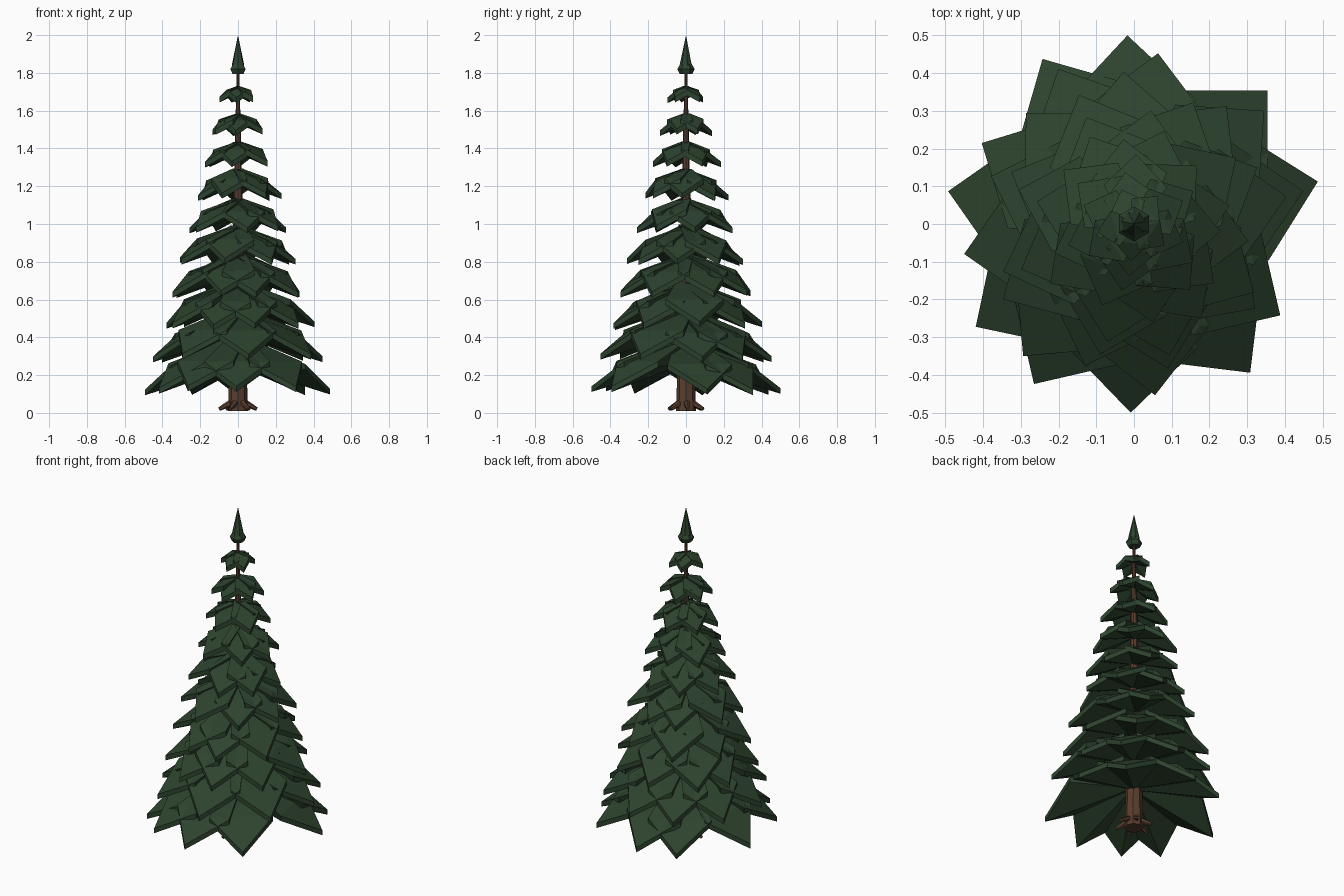
import bpy, bmesh, math, random
from mathutils import Matrix, Vector

random.seed(4)
cube = bpy.data.objects.get("Cube")
if cube:
    bpy.data.objects.remove(cube, do_unlink=True)


def material(name, colour):
    m = bpy.data.materials.new(name)
    m.use_nodes = True
    m.diffuse_color = colour
    m.node_tree.nodes["Principled BSDF"].inputs["Base Color"].default_value = colour
    return m


green = material("pine green", (0.026, 0.056, 0.027, 1))
brown = material("bark brown", (0.098, 0.048, 0.027, 1))


def finish(bm, name, mat):
    bmesh.ops.recalc_face_normals(bm, faces=bm.faces)
    mesh = bpy.data.meshes.new(name)
    bm.to_mesh(mesh)
    bm.free()
    mesh.materials.append(mat)
    obj = bpy.data.objects.new(name, mesh)
    bpy.context.collection.objects.link(obj)


def tube(bm, start, end, r1, r2, sides):
    """Tapered solid between two points."""
    start, end = Vector(start), Vector(end)
    axis = end - start
    turn = axis.to_track_quat('Z', 'Y').to_matrix().to_4x4()
    bmesh.ops.create_cone(bm, cap_ends=True, segments=sides, radius1=r1, radius2=r2,
                          depth=axis.length,
                          matrix=Matrix.Translation((start + end) / 2) @ turn)


def bough(bm, angle, reach, tip_z, width, thick):
    """Bent, square-tipped bough: flat on top, keeled below and deep at the trunk."""
    shoulder = reach - width
    bend_z = tip_z + thick + width * 0.75
    root_z = bend_z + shoulder * 0.4
    keel_z = root_z - (root_z - tip_z) * 0.47
    outline = [(0, -width * 0.3, root_z), (0, width * 0.3, root_z),
               (shoulder, width, bend_z), (reach, 0, tip_z + thick),
               (shoulder, -width, bend_z)]
    below = [(0, 0, keel_z), (shoulder, width, bend_z - thick),
             (reach, 0, tip_z), (shoulder, -width, bend_z - thick)]
    turn = Matrix.Rotation(angle, 3, 'Z')
    a, b, c, d, e = (bm.verts.new(turn @ Vector(p)) for p in outline)
    keel, left, tip, right = (bm.verts.new(turn @ Vector(p)) for p in below)
    for face in ((a, b, c, e), (c, d, e), (keel, left, tip), (keel, tip, right), (a, b, keel),
                 (b, c, left, keel), (c, d, tip, left), (d, e, right, tip), (e, a, keel, right)):
        bm.faces.new(face)


# Trunk with flared roots
bm = bmesh.new()
tube(bm, (0, 0, 0.01), (0, 0, 1.88), 0.052, 0.005, 8)
for i in range(6):
    a = math.tau * (i + 0.1) / 6
    c, s = math.cos(a), math.sin(a)
    tube(bm, (0.035 * c, 0.035 * s, 0.055), (0.1 * c, 0.1 * s, 0.02), 0.018, 0.01, 6)
finish(bm, "trunk", brown)

# Tiers of boughs, lowest first
reaches = [0.5, 0.457, 0.41, 0.37, 0.32, 0.27, 0.235, 0.185, 0.145, 0.1]
layouts = [[13, 45, 92, 119, 170, 213, 238, 269, 308],
           [11, 41, 82, 116, 152, 190, 230, 277, 328]]
for tier, reach in enumerate(reaches):
    bm = bmesh.new()
    t = tier / 9
    if tier < len(layouts):
        angles = layouts[tier]
    else:
        count = round(9.4 - 4 * t)
        start = random.uniform(0, 360)
        angles = [start + 360 * i / count + random.uniform(-8, 8) for i in range(count)]
    for a in angles:
        lift = random.uniform(-0.008, 0.016) * (1 - 0.6 * t)
        size = reach * (1 if tier < 2 else random.uniform(0.95, 1.01))
        bough(bm, math.radians(a), size, 0.1 + 0.171 * tier + lift,
              reach * (0.35 + 0.13 * t), 0.03)
    finish(bm, f"bough_tier_{tier + 1}", green)

# Pointed crown above a small bulging collar
bm = bmesh.new()
tube(bm, (0, 0, 1.84), (0, 0, 2.0), 0.034, 0.0, 7)
tube(bm, (0, 0, 1.795), (0, 0, 1.82), 0.034, 0.046, 6)
tube(bm, (0, 0, 1.82), (0, 0, 1.85), 0.046, 0.028, 6)
finish(bm, "crown", green)
